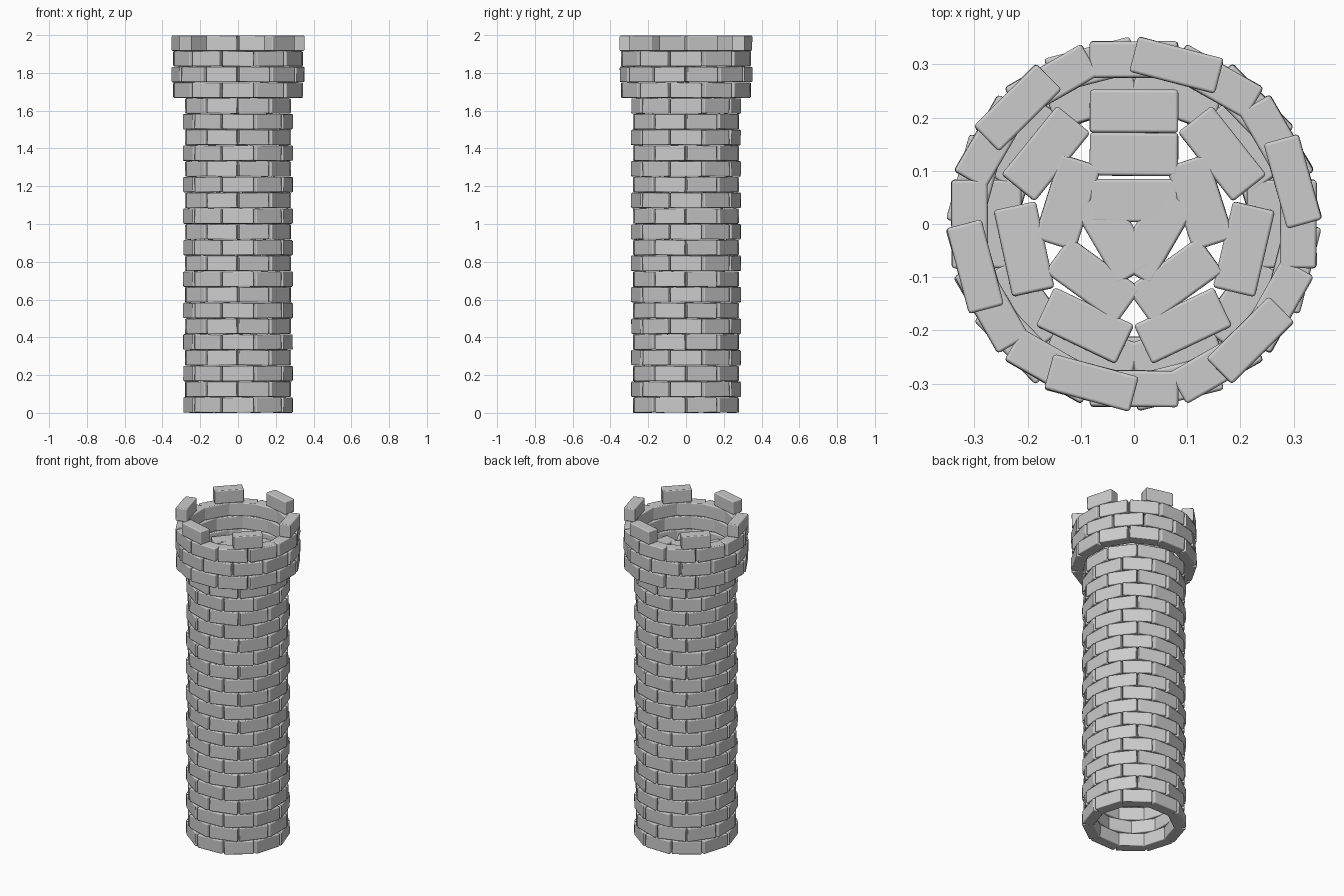
import bpy, bmesh, random
from math import radians, pi, cos, sin
from mathutils import Matrix, Euler

if "Cube" in bpy.data.objects:
    bpy.data.objects.remove(bpy.data.objects["Cube"])

random.seed(4)
PITCH = 2.0 / 24          # height of one course
LONG, DEEP, TALL = 0.166, 0.068, 0.081


def ring(name, count, radius, z, start, depth=DEEP, height=TALL, wobble=1.0):
    """A ring of bevelled bricks; radius is measured to the brick centres."""
    bm = bmesh.new()
    for i in range(count):
        a = start + 2 * pi * i / count
        tilt = Euler([radians(random.uniform(-wobble, wobble)) for _ in range(3)]).to_matrix().to_4x4()
        m = (Matrix.Translation((radius * cos(a), radius * sin(a), z))
             @ Matrix.Rotation(a, 4, 'Z') @ tilt
             @ Matrix.Diagonal((depth, LONG, height, 1)))
        bmesh.ops.create_cube(bm, size=1, matrix=m)
    me = bpy.data.meshes.new(name)
    bm.to_mesh(me)
    bm.free()
    ob = bpy.data.objects.new(name, me)
    bpy.context.collection.objects.link(ob)
    for p in me.polygons:
        p.use_smooth = True
    bev = ob.modifiers.new("worn_edges", 'BEVEL')
    bev.width = 0.006
    bev.segments = 2
    bev.harden_normals = True
    return ob


# Shaft: 20 courses of 10 bricks, staggered by half a brick
for row in range(20):
    ring(f"shaft_course_{row + 1}", 10, 0.246, PITCH * (row + 0.5),
         pi / 2 + (row % 2) * pi / 10)

# Overhanging parapet: 3 courses of 12 bricks
for row in range(20, 23):
    ring(f"parapet_course_{row - 19}", 12, 0.309, PITCH * (row + 0.5),
         pi / 2 + (row % 2) * pi / 12)

# Battlement: 6 spaced merlons
ring("merlons", 6, 0.309, PITCH * 23.5 - 0.001, radians(15), wobble=0.5)

# Floor inside the parapet: bricks laid flat in three rings
for part, count, radius in (("outer", 7, 0.212), ("middle", 5, 0.131), ("inner", 3, 0.044)):
    ring(f"floor_{part}_ring", count, radius, PITCH * 20 + DEEP / 2, pi / 2,
         depth=TALL, height=DEEP, wobble=0.6)
